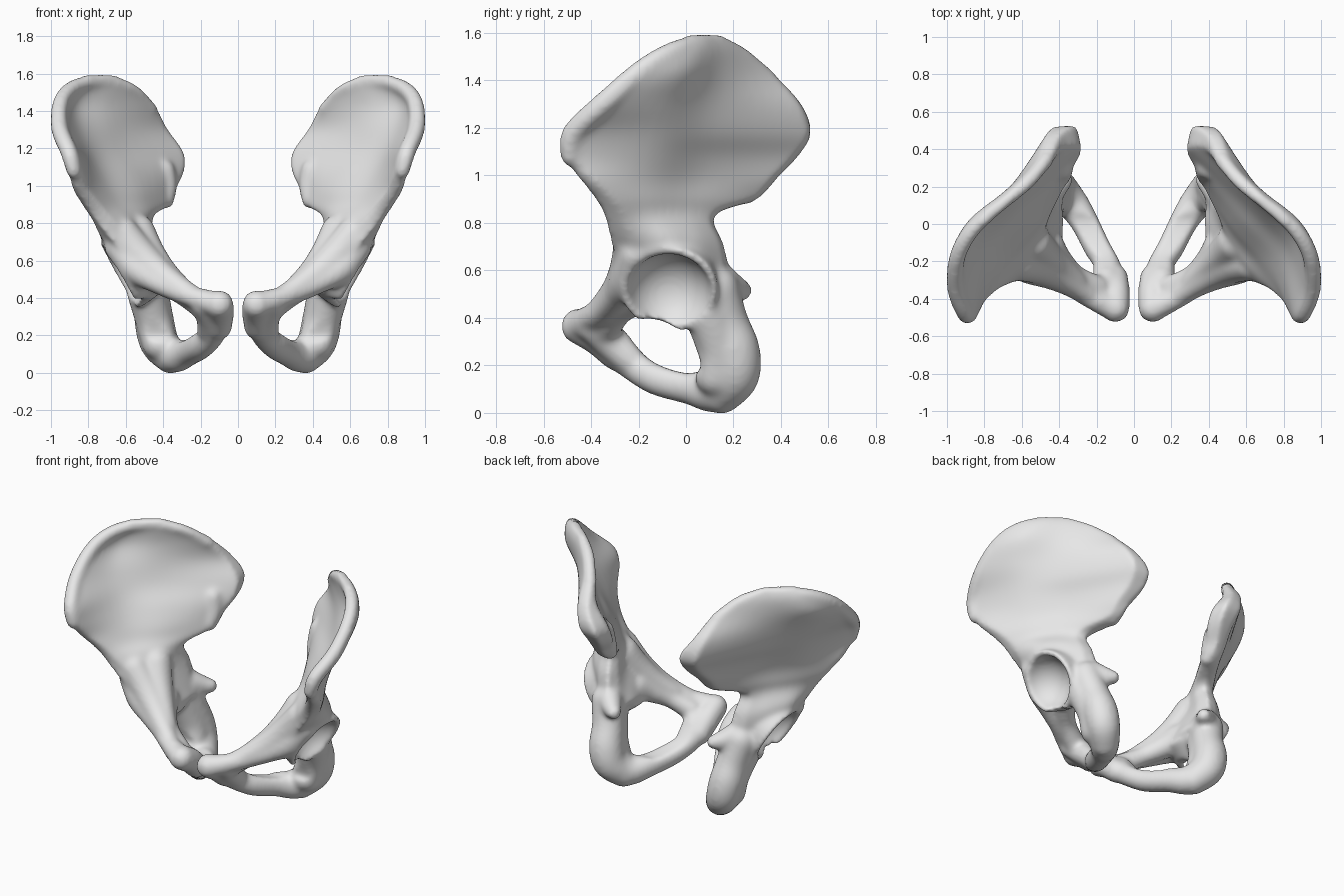
import bpy, bmesh
from mathutils import Vector, Matrix

cube = bpy.data.objects.get("Cube")
if cube:
    bpy.data.objects.remove(cube, do_unlink=True)

bone = bpy.data.materials.new("pale_bone_grey")
bone.use_nodes = True
bone.diffuse_color = (0.8, 0.8, 0.8, 1)
bone.node_tree.nodes["Principled BSDF"].inputs["Base Color"].default_value = (0.8, 0.8, 0.8, 1)


def smooth_path(points, steps):
    """Catmull-Rom curve through tuples of any length."""
    pts = [points[0]] + list(points) + [points[-1]]
    out = []
    for a, b, c, d in zip(pts, pts[1:], pts[2:], pts[3:]):
        for i in range(steps):
            t = i / steps
            out.append(tuple(
                q + 0.5 * t * (r - p + t * (2 * p - 5 * q + 4 * r - s + t * (3 * (q - r) + s - p)))
                for p, q, r, s in zip(a, b, c, d)))
    return out + [tuple(points[-1])]


def new_object(name, bm):
    mesh = bpy.data.meshes.new(name)
    bmesh.ops.recalc_face_normals(bm, faces=bm.faces)
    bm.to_mesh(mesh)
    bm.free()
    obj = bpy.data.objects.new(name, mesh)
    bpy.context.scene.collection.objects.link(obj)
    return obj


def add_chain(bm, *points):
    """Rounded limb: closely spaced balls along a path of (x, y, z, radius)."""
    for x, y, z, r in smooth_path(points, 7):
        bmesh.ops.create_icosphere(bm, subdivisions=3, radius=r,
                                   matrix=Matrix.Translation((x, y, z)))


def section(row):
    """Closed outline around a curved centreline of (x, y, half thickness)."""
    z, line = row[0], smooth_path([row[1:4], row[4:7], row[7:10], row[10:13]], 6)
    sides, tips = ([], []), []
    for i, (x, y, r) in enumerate(line):
        a, b = line[max(i - 1, 0)], line[min(i + 1, len(line) - 1)]
        t = Vector((b[0] - a[0], b[1] - a[1])).normalized()
        for side, s in zip(sides, (1, -1)):
            side.append(Vector((x - s * t.y * r, y + s * t.x * r, z)))
        if i in (0, len(line) - 1):
            tips.append(Vector((x, y, z)) + t.to_3d() * r * (0.9 if i else -0.9))
    return [tips[0]] + sides[0] + [tips[1]] + sides[1][::-1]


def add_loft(bm, rows):
    rings = [[bm.verts.new(p) for p in section(r)] for r in smooth_path(rows, 4)]
    n = len(rings[0])
    for a, b in zip(rings, rings[1:]):
        for i in range(n):
            j = (i + 1) % n
            bm.faces.new((a[i], a[j], b[j], b[i]))
    bm.faces.new(rings[0])
    bm.faces.new(rings[-1][::-1])


bm = bmesh.new()

# Flaring blade: height, then four (x, y, half thickness) from front to back
add_loft(bm, [
    (1.595, .80, .02, .02, .76, .06, .025, .72, .09, .025, .68, .13, .02),
    (1.53, .90, -.07, .035, .82, .03, .035, .69, .13, .035, .56, .23, .035),
    (1.43, .955, -.2, .04, .88, -.03, .03, .70, .125, .03, .47, .34, .04),
    (1.30, .955, -.36, .045, .86, -.11, .03, .68, .11, .03, .42, .445, .06),
    (1.18, .90, -.475, .045, .81, -.15, .03, .645, .09, .035, .36, .465, .09),
    (1.08, .875, -.485, .04, .765, -.165, .035, .585, .07, .045, .35, .415, .08),
    (0.98, .845, -.41, .045, .72, -.17, .045, .555, .04, .055, .385, .33, .065),
    (0.90, .79, -.34, .055, .69, -.17, .06, .555, .01, .065, .40, .26, .055),
    (0.83, .74, -.30, .06, .65, -.17, .085, .56, -.03, .08, .50, .08, .055),
    (0.70, .64, -.25, .08, .60, -.12, .13, .56, 0, .11, .49, .12, .06),
    (0.50, .47, -.19, .08, .48, -.08, .1, .47, .05, .1, .46, .15, .07)])

# Raised crest lip, then the rough rear joint
add_chain(bm, (.88, -.49, 1.08, .04), (.905, -.475, 1.18, .047), (.955, -.34, 1.31, .048),
          (.945, -.18, 1.45, .045), (.87, -.04, 1.53, .042), (.74, .08, 1.555, .036),
          (.58, .21, 1.52, .036), (.47, .34, 1.41, .04))
add_chain(bm, (.40, .30, 1.08, .065), (.39, .29, 1.0, .065), (.39, .25, .925, .05))

# Upper pubic branch: front edge, middle, brim and inner web
add_chain(bm, (.64, -.215, .67, .075), (.55, -.245, .56, .08), (.45, -.285, .495, .065),
          (.33, -.335, .44, .06), (.24, -.39, .405, .058), (.11, -.45, .365, .07))
add_chain(bm, (.62, -.21, .74, .095), (.52, -.225, .62, .095), (.42, -.27, .53, .08),
          (.32, -.33, .46, .065), (.23, -.39, .405, .055))
add_chain(bm, (.54, -.1, .75, .1), (.48, -.16, .64, .09), (.40, -.23, .54, .075),
          (.31, -.31, .46, .06))
add_chain(bm, (.46, -.12, .54, .09), (.40, -.2, .49, .075), (.31, -.28, .43, .06),
          (.2, -.34, .36, .068))

# Broad pubic body
add_chain(bm, (.10, -.45, .365, .077), (.098, -.37, .32, .078), (.105, -.29, .25, .075))
add_chain(bm, (.19, -.4, .36, .06), (.15, -.32, .30, .075), (.15, -.24, .23, .07))

# Lower branch running back to the seat bone
add_chain(bm, (.11, -.31, .27, .07), (.14, -.22, .2, .068), (.20, -.12, .145, .073),
          (.27, .02, .11, .077), (.34, .12, .09, .09), (.40, .17, .14, .095))

# Seat bone pillar, two overlapping limbs wide from front to back
add_chain(bm, (.49, .12, .52, .105), (.46, .165, .38, .1), (.445, .205, .26, .108),
          (.42, .205, .16, .105), (.36, .15, .085, .09))
add_chain(bm, (.49, .09, .43, .105), (.45, .14, .28, .1), (.42, .13, .16, .095))

# Blunt spine behind the socket
add_chain(bm, (.46, .15, .55, .075), (.41, .2, .525, .06), (.37, .235, .515, .045))

# Hip socket collar
axis = Vector((.87, -.05, -.5)).normalized()
rim = Vector((.635, -.07, .515))
turn = axis.to_track_quat('Z', 'Y').to_matrix().to_4x4()
bmesh.ops.create_cone(bm, cap_ends=True, segments=40, radius1=.18, radius2=.208, depth=.2,
                      matrix=Matrix.Translation(rim - axis * .1) @ turn)
hip = new_object("left_hip_bone", bm)

# Cutter for the socket bowl
bm = bmesh.new()
bmesh.ops.create_icosphere(bm, subdivisions=4, radius=.18,
                           matrix=Matrix.Translation(rim + axis * .045))
bowl = new_object("socket_cutter", bm)

# Cutter for the opening between pubis and seat bone
outline = smooth_path([(-.26, .36), (-.23, .385), (-.13, .395), (-.04, .355), (.03, .29),
                       (.06, .22), (.055, .175), (-.02, .17), (-.14, .215), (-.22, .295),
                       (-.26, .36)], 4)[:-1]
bm = bmesh.new()
face = bm.faces.new([bm.verts.new((-.1, y, z)) for y, z in outline])
ext = bmesh.ops.extrude_face_region(bm, geom=[face], use_keep_orig=True)
bmesh.ops.translate(bm, vec=(1.2, 0, 0),
                    verts=[v for v in ext["geom"] if isinstance(v, bmesh.types.BMVert)])
opening = new_object("opening_cutter", bm)


def remesh(size):
    m = hip.modifiers.new("Remesh", 'REMESH')
    m.mode, m.voxel_size, m.use_smooth_shade = 'VOXEL', size, True


# Fuse, carve and soften
remesh(.012)
for cutter in (bowl, opening):
    cutter.hide_render = True
    m = hip.modifiers.new("Carve", 'BOOLEAN')
    m.operation, m.object, m.solver = 'DIFFERENCE', cutter, 'EXACT'
remesh(.012)
soften = hip.modifiers.new("Soften", 'SMOOTH')
soften.factor, soften.iterations = .5, 16

bpy.context.view_layer.update()
mesh = bpy.data.meshes.new_from_object(hip.evaluated_get(bpy.context.evaluated_depsgraph_get()))
hip.modifiers.clear()
hip.data = mesh
for cutter in (bowl, opening):
    bpy.data.objects.remove(cutter, do_unlink=True)
mesh.materials.clear()
mesh.materials.append(bone)
for p in mesh.polygons:
    p.use_smooth = True
    p.material_index = 0

# Mirrored bone for the other side
right_mesh = mesh.copy()
right_mesh.transform(Matrix.Scale(-1, 4, (1, 0, 0)))
right_mesh.flip_normals()
right = bpy.data.objects.new("right_hip_bone", right_mesh)
bpy.context.scene.collection.objects.link(right)
